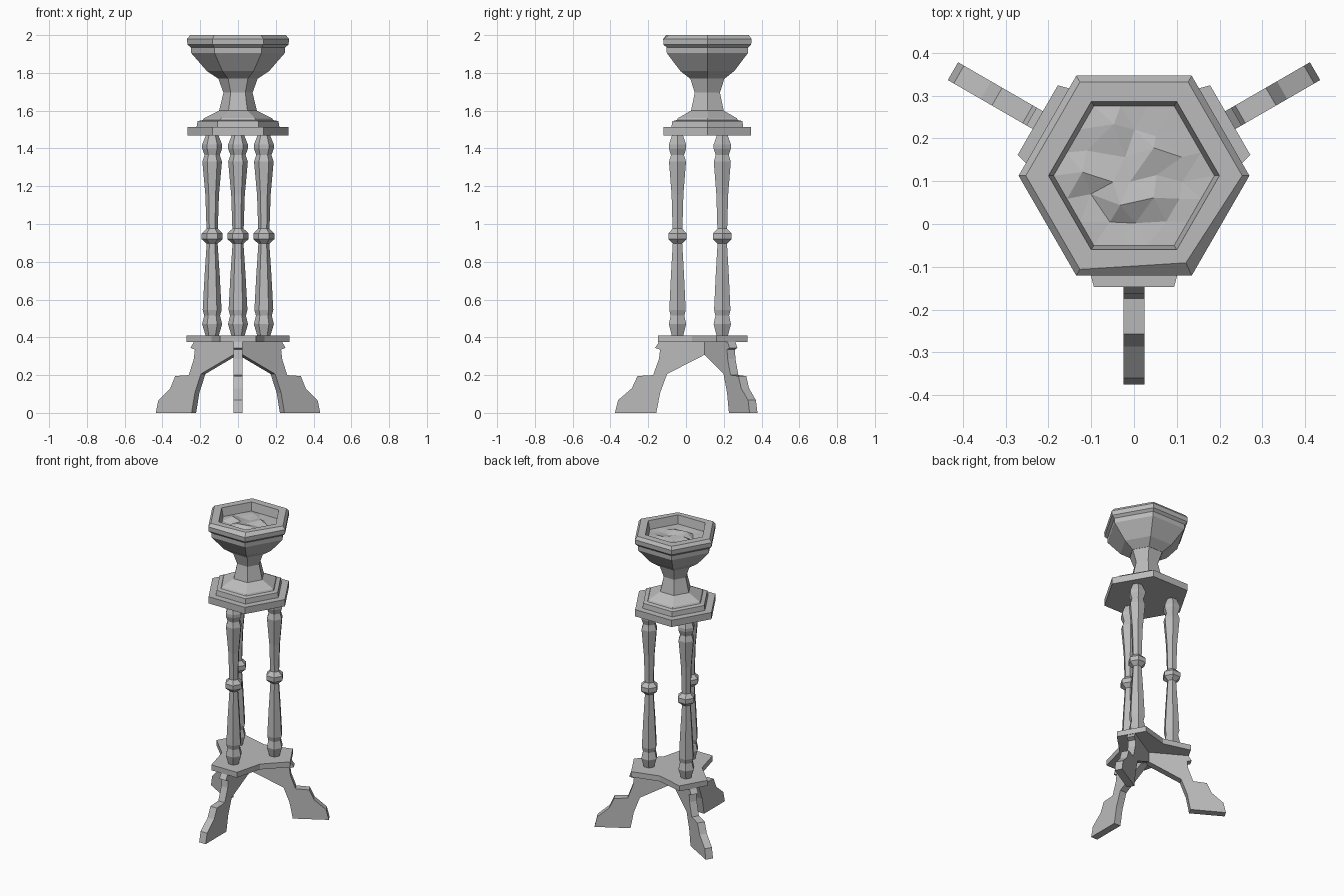
import bpy, bmesh, math, random
from mathutils import Vector

if "Cube" in bpy.data.objects:
    bpy.data.objects.remove(bpy.data.objects["Cube"], do_unlink=True)

random.seed(4)
CY = 0.113                                   # axis of the stand in y
LEG_ANGLES = [math.radians(a) for a in (-90, 30, 150)]
NAMES = ("front", "back_left", "back_right")

stone = bpy.data.materials.new("grey_stone")
stone.use_nodes = True
GREY = (0.5, 0.5, 0.5, 1)
stone.diffuse_color = GREY
stone.node_tree.nodes["Principled BSDF"].inputs["Base Color"].default_value = GREY


def finish(name, bm, location=(0, CY, 0), turn=0):
    bmesh.ops.recalc_face_normals(bm, faces=bm.faces)
    mesh = bpy.data.meshes.new(name)
    bm.to_mesh(mesh)
    bm.free()
    mesh.materials.append(stone)
    obj = bpy.data.objects.new(name, mesh)
    obj.location = location
    obj.rotation_euler.z = turn
    bpy.context.collection.objects.link(obj)
    return obj


def hex_ring(bm, r, z):
    return [bm.verts.new((r * math.cos(i * math.pi / 3), r * math.sin(i * math.pi / 3), z))
            for i in range(6)]


def bridge(bm, a, b):
    n = len(a)
    for i in range(n):
        bm.faces.new((a[i], a[(i + 1) % n], b[(i + 1) % n], b[i]))


def hex_turned(name, profile, location=(0, CY, 0), cap_top=True):
    """Six-sided turned shape from (radius, height) pairs."""
    bm = bmesh.new()
    rings = [hex_ring(bm, r, z) for r, z in profile]
    for a, b in zip(rings, rings[1:]):
        bridge(bm, a, b)
    bm.faces.new(rings[0])
    if cap_top:
        bm.faces.new(rings[-1])
    return finish(name, bm, location)


def slab(name, points, offset, turn=0):
    """Extrude a flat outline by the offset vector."""
    bm = bmesh.new()
    face = bm.faces.new([bm.verts.new(p) for p in points])
    ext = bmesh.ops.extrude_face_region(bm, geom=[face])
    bmesh.ops.translate(bm, vec=Vector(offset),
                        verts=[v for v in ext["geom"] if isinstance(v, bmesh.types.BMVert)])
    return finish(name, bm, turn=turn)


# Three bracket legs, outline as (distance from axis, height)
LEG = [(0, 0.315), (0.213, 0.206), (0.25, 0.106), (0.27, 0), (0.489, 0),
       (0.473, 0.067), (0.4, 0.13), (0.37, 0.195), (0.287, 0.2), (0.256, 0.286),
       (0.25, 0.335), (0.277, 0.344), (0.256, 0.376), (0, 0.376)]
for name, a in zip(NAMES, LEG_ANGLES):
    slab(name + "_leg", [(r, -0.024, z) for r, z in LEG], (0, 0.048, 0), a)

# Three-armed base plate with pinched sides
outline = []
for a in LEG_ANGLES:
    for r, side in ((0.26, -0.094), (0.26, 0.094)):
        outline.append((r * math.cos(a) - side * math.sin(a),
                        r * math.sin(a) + side * math.cos(a), 0.375))
    b = a + math.pi / 3
    outline.append((0.163 * math.cos(b), 0.163 * math.sin(b), 0.375))
slab("base_plate", outline, (0, 0, 0.036))

# Three turned columns
COLUMN = [(0.035, 0.41), (0.053, 0.47), (0.042, 0.515), (0.05, 0.545), (0.04, 0.73),
          (0.029, 0.896), (0.056, 0.92), (0.056, 0.95), (0.03, 0.975), (0.036, 1.155),
          (0.052, 1.33), (0.04, 1.365), (0.053, 1.4), (0.053, 1.42), (0.033, 1.47)]
for name, a in zip(NAMES, LEG_ANGLES):
    hex_turned(name + "_column", COLUMN,
               (0.158 * math.cos(a), CY + 0.158 * math.sin(a), 0))

# Upper plate and stepped pedestal
hex_turned("upper_plate", [(0.268, 1.468), (0.268, 1.513)])
hex_turned("pedestal", [(0.22, 1.51), (0.214, 1.545), (0.186, 1.55), (0.18, 1.56),
                        (0.1, 1.6), (0.077, 1.695), (0.106, 1.775)])

# Bowl with a thick rim and open top
bowl = hex_turned("bowl", [(0.106, 1.77), (0.165, 1.81), (0.248, 1.905), (0.25, 1.935),
                           (0.268, 1.95), (0.27, 1.98), (0.253, 2), (0.2, 2),
                           (0.185, 1.93)], cap_top=False)
worn = bowl.data.vertices[6 * 6 + 5]          # worn corner of the rim
worn.co.x *= 0.96
worn.co.y *= 0.93

# Uneven filling inside the bowl
bm = bmesh.new()
centre = bm.verts.new((0, 0, 1.955))
edge = hex_ring(bm, 0.188, 1.945)
for i in range(6):
    bm.faces.new((centre, edge[i], edge[(i + 1) % 6]))
bmesh.ops.subdivide_edges(bm, edges=bm.edges[:], cuts=2, use_grid_fill=True)
bmesh.ops.triangulate(bm, faces=bm.faces[:])
for v in bm.verts:
    if not v.is_boundary:
        v.co += Vector([random.uniform(-k, k) for k in (0.018, 0.018, 0.016)])
filling = finish("bowl_filling", bm)
